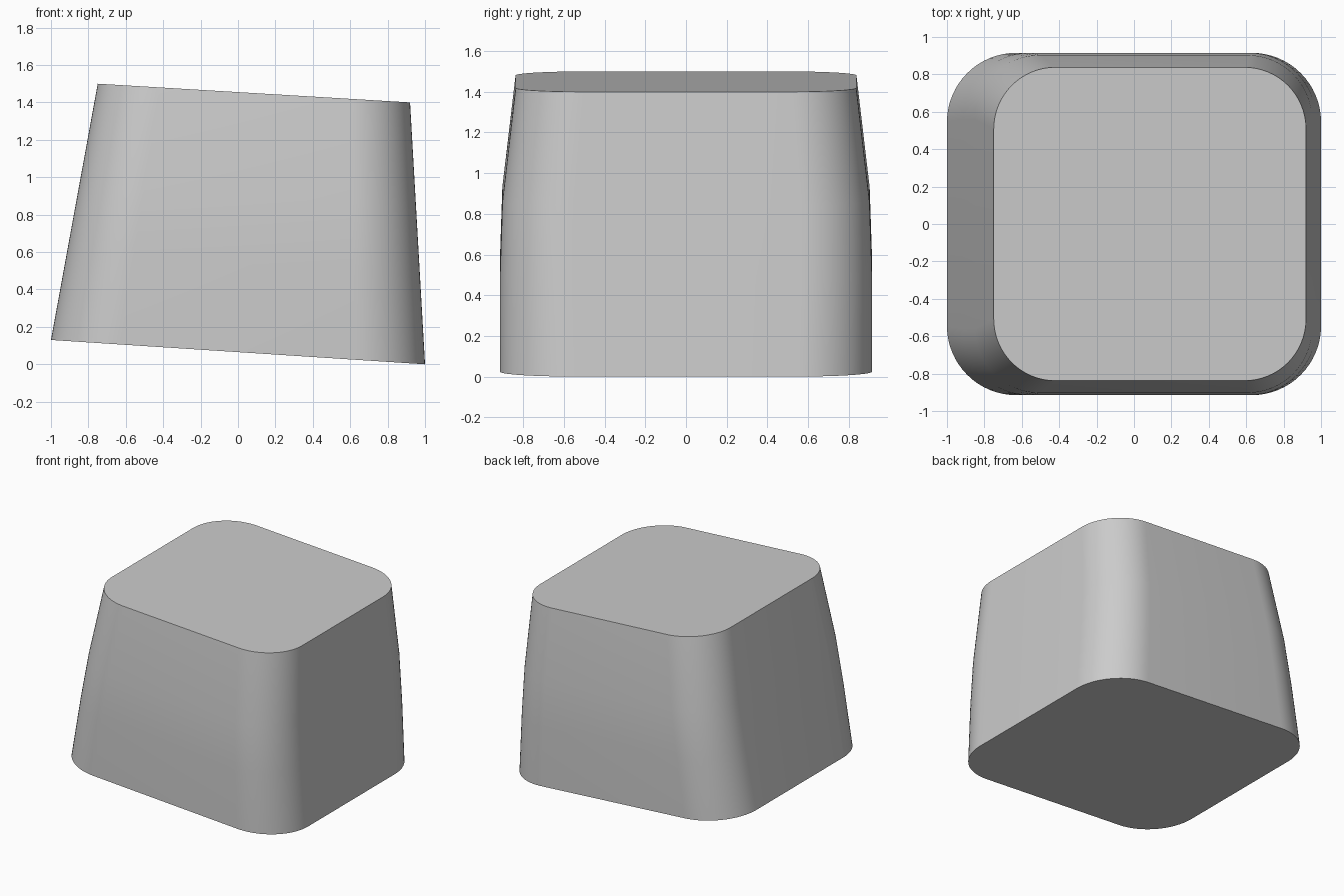
import bpy, bmesh
from math import cos, sin, pi, radians

cube = bpy.data.objects.get("Cube")
if cube:
    bpy.data.objects.remove(cube, do_unlink=True)

# Plain grey material
grey = bpy.data.materials.new("light_grey")
grey.use_nodes = True
colour = (0.6, 0.6, 0.6, 1)
grey.diffuse_color = colour
grey.node_tree.nodes["Principled BSDF"].inputs["Base Color"].default_value = colour

CORNER_STEPS = 16


def mix(a, b, t):
    return a + (b - a) * t


def ring(bm, t, half_y):
    """Rounded rectangle tilted down to the left, at fraction t of the height."""
    x0, x1 = mix(-1, -0.75, t), mix(1, 0.92, t)
    z0, z1 = mix(0.13, 1.5, t), mix(0, 1.4, t)
    r = mix(0.37, 0.33, t)
    verts = []
    for corner in range(4):
        cx = x1 - r if corner in (0, 3) else x0 + r
        cy = half_y - r if corner < 2 else r - half_y
        for i in range(CORNER_STEPS + 1):
            a = (corner + i / CORNER_STEPS) * pi / 2
            x, y = cx + r * cos(a), cy + r * sin(a)
            z = mix(z0, z1, (x - x0) / (x1 - x0))
            verts.append(bm.verts.new((x, y, z)))
    return verts


# Tapered body lofted through four rings, closed by flat caps
bm = bmesh.new()
sections = [(0, 0.915), (0.34, 0.915), (0.6, 0.903), (1, 0.838)]
rings = [ring(bm, t, w) for t, w in sections]
for low, high in zip(rings, rings[1:]):
    n = len(low)
    for i in range(n):
        j = (i + 1) % n
        bm.faces.new((low[i], low[j], high[j], high[i]))
bm.faces.new(rings[-1])
bm.faces.new(rings[0][::-1])
bmesh.ops.recalc_face_normals(bm, faces=bm.faces)

mesh = bpy.data.meshes.new("tapered_body")
bm.to_mesh(mesh)
bm.free()
mesh.materials.append(grey)
body = bpy.data.objects.new("tapered_body", mesh)
bpy.context.collection.objects.link(body)

# Smooth sides, crisp cap edges
bpy.ops.object.select_all(action="DESELECT")
body.select_set(True)
bpy.context.view_layer.objects.active = body
bpy.ops.object.shade_smooth_by_angle(angle=radians(30))
